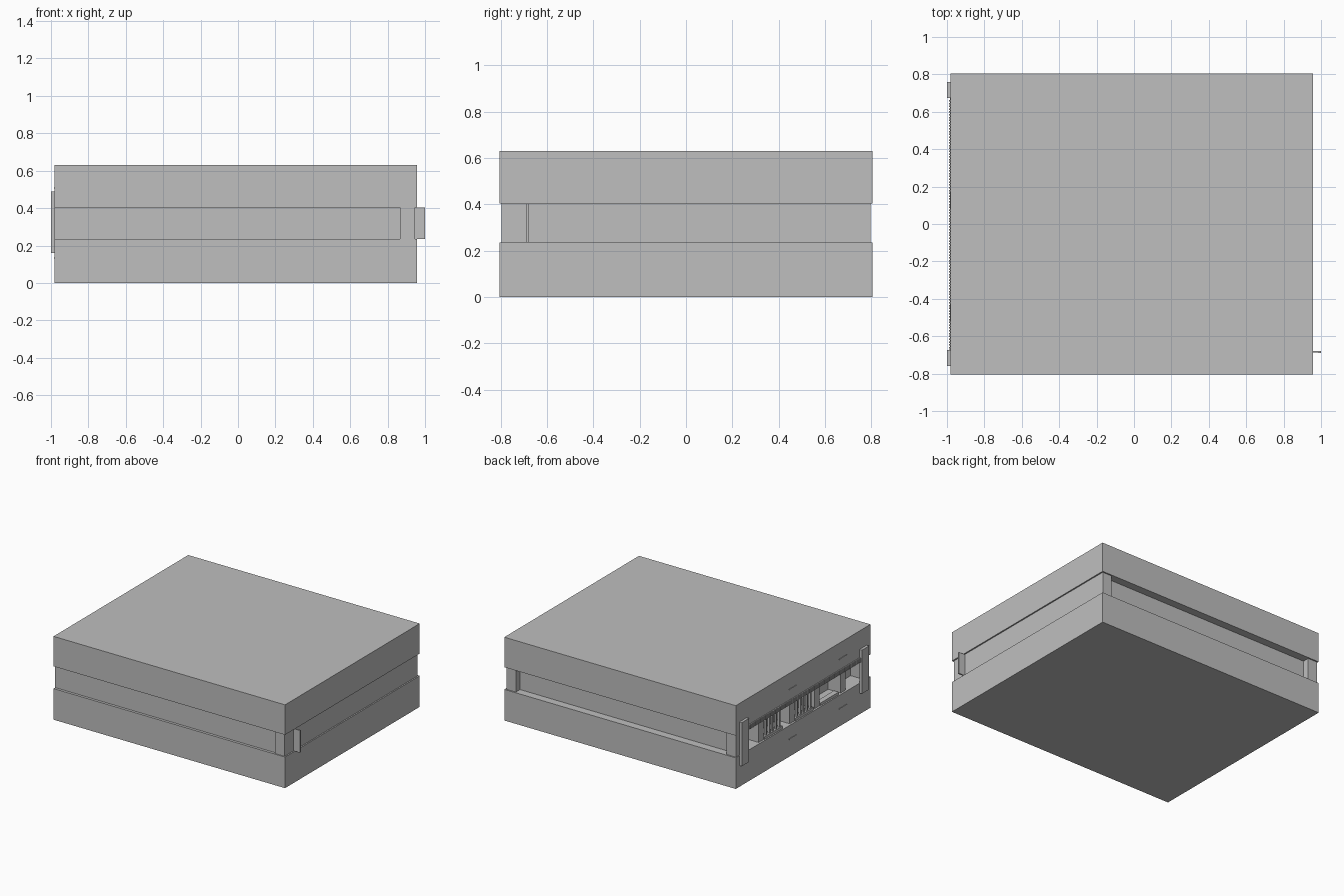
import bpy

cube = bpy.data.objects.get("Cube")
if cube:
    bpy.data.objects.remove(cube, do_unlink=True)

grey = bpy.data.materials.new("light_grey")
grey.use_nodes = True
colour = (0.52, 0.52, 0.52, 1)
grey.diffuse_color = colour
grey.node_tree.nodes["Principled BSDF"].inputs["Base Color"].default_value = colour

FLOOR, CEIL = 0.235, 0.403


def boxes(name, spans):
    """One object made of boxes, each given as (x0, x1, y0, y1, z0, z1)."""
    verts, faces = [], []
    for s in spans:
        n = len(verts)
        verts += [(x, y, z) for x in s[:2] for y in s[2:4] for z in s[4:]]
        for f in ((0, 1, 3, 2), (4, 6, 7, 5), (0, 4, 5, 1),
                  (2, 3, 7, 6), (0, 2, 6, 4), (1, 5, 7, 3)):
            faces.append([n + i for i in f])
    mesh = bpy.data.meshes.new(name)
    mesh.from_pydata(verts, [], faces)
    mesh.materials.append(grey)
    obj = bpy.data.objects.new(name, mesh)
    bpy.context.collection.objects.link(obj)
    return obj


def middle(name, x0, x1, y0, y1):
    return boxes(name, [(x0, x1, y0, y1, FLOOR, CEIL)])


# Two thick slabs
boxes("lower_slab", [(-0.98, 0.957, -0.805, 0.805, 0, FLOOR)])
boxes("upper_slab", [(-0.98, 0.957, -0.805, 0.805, CEIL, 0.63)])

# Walls between the slabs, leaving the -x side open
middle("front_wall", -0.98, 0.87, -0.785, -0.74)
middle("left_wall", 0.90, 0.947, -0.785, 0.785)
middle("back_wall", -0.9, 0.9, 0.70, 0.745)
middle("inner_wall", -0.86, -0.82, -0.74, 0.70)

# Corner posts
middle("front_post", 0.867, 0.947, -0.797, -0.74)
middle("back_left_post", 0.867, 0.947, 0.74, 0.795)
middle("back_right_post", -0.975, -0.895, 0.70, 0.795)

# Fin with an end flange
boxes("side_fin", [(0.94, 0.985, -0.688, -0.68, FLOOR, CEIL),
                   (0.985, 1.0, -0.69, -0.678, FLOOR, CEIL)])

# Brackets that clamp the open side
boxes("brackets", [(-1.0, -0.98, y, y + 0.085, 0.16, 0.49) for y in (-0.76, 0.675)])

# Row of fine teeth below the upper slab
boxes("tooth_strip", [(-0.99, -0.98, -0.68 + i * 0.015, -0.672 + i * 0.015, 0.395, 0.428)
                      for i in range(90)])
boxes("tooth_rail", [(-0.985, -0.979, -0.68, 0.675, 0.395, 0.428)])

# Columns, bays and thin bars inside the open side
columns = (0.45, 0.08, -0.22, -0.53)
boxes("columns", [(-0.965, -0.86, y, y + 0.06, FLOOR, CEIL) for y in columns])
boxes("bay_sills", [(-0.97, -0.93, y - 0.22, y, FLOOR, FLOOR + 0.02) for y in columns[:3]])
boxes("bars", [(-0.965, -0.95, y - 0.04 * i, y - 0.04 * i + 0.012, FLOOR, CEIL)
               for y in columns[:2] for i in range(1, 6)])

# Small tabs on the slab faces
boxes("tabs", [(-0.984, -0.98, y, y + 0.09, z, z + 0.006)
               for y in (0.08, -0.52) for z in (0.13, 0.505)])
